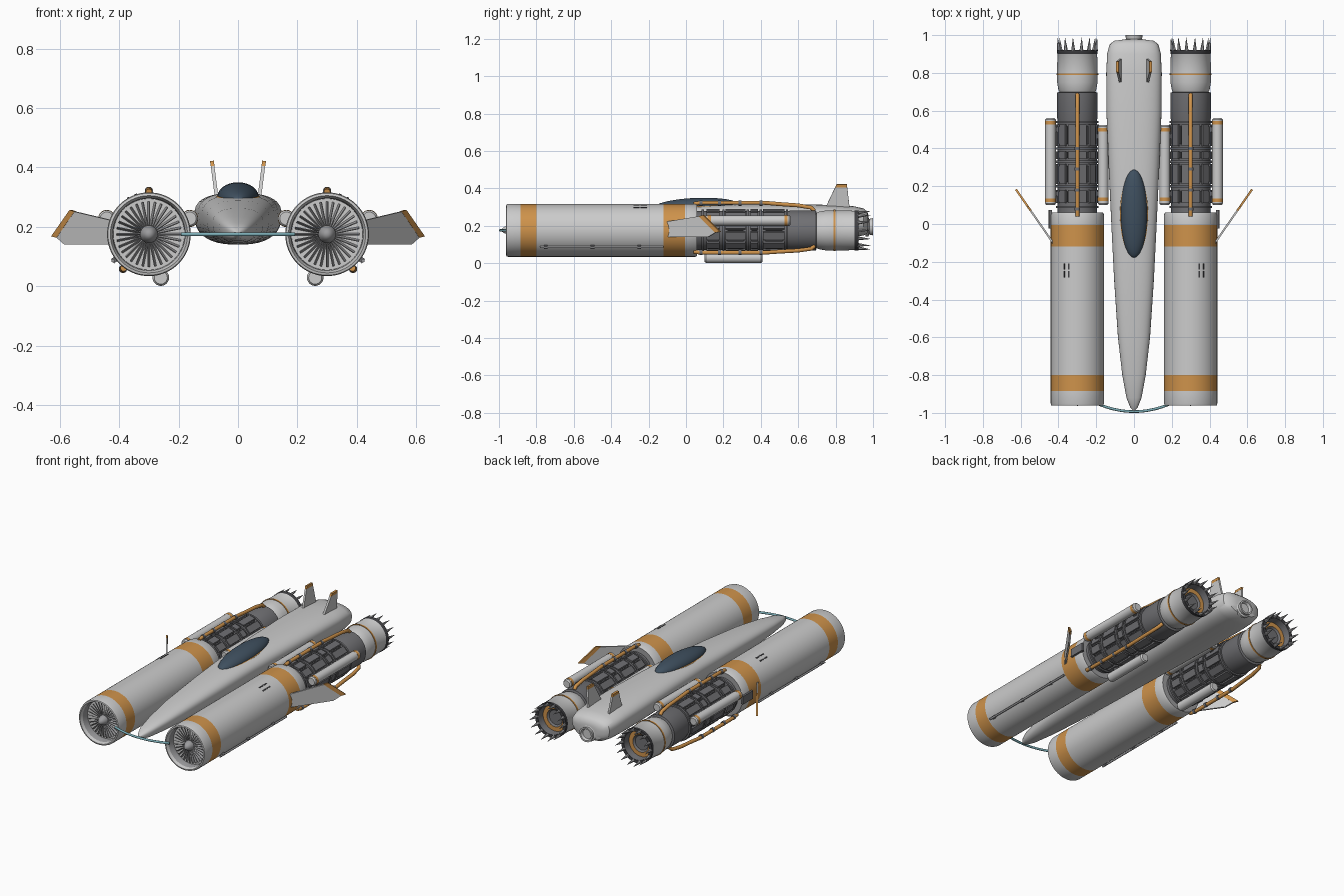
import bpy, bmesh, math
from mathutils import Vector, Matrix

if "Cube" in bpy.data.objects:
    bpy.data.objects.remove(bpy.data.objects["Cube"])


def material(name, r, g, b):
    m = bpy.data.materials.new(name)
    m.use_nodes = True
    m.diffuse_color = (r, g, b, 1)
    m.node_tree.nodes["Principled BSDF"].inputs["Base Color"].default_value = (r, g, b, 1)
    return m


LIGHT = material("light grey paint", 0.60, 0.60, 0.60)
DARK = material("dark engine metal", 0.16, 0.16, 0.17)
BLACK = material("black metal", 0.05, 0.05, 0.055)
GOLD = material("orange gold paint", 0.62, 0.29, 0.07)
GLASS = material("blue canopy glass", 0.05, 0.08, 0.115)
CABLE = material("teal cable", 0.20, 0.42, 0.47)
STEEL = material("mid grey metal", 0.33, 0.33, 0.34)

CX, CZ = 0.30, 0.175  # engine axis


def finish(bm, name, mats, smooth=True):
    bmesh.ops.remove_doubles(bm, verts=bm.verts, dist=1e-5)
    bmesh.ops.recalc_face_normals(bm, faces=bm.faces)
    me = bpy.data.meshes.new(name)
    bm.to_mesh(me)
    bm.free()
    for m in mats:
        me.materials.append(m)
    for p in me.polygons:
        p.use_smooth = smooth
    if smooth:
        me.set_sharp_from_angle(angle=math.radians(35))
    ob = bpy.data.objects.new(name, me)
    bpy.context.collection.objects.link(ob)
    return ob


def skin(bm, rings, colour):
    """Join successive closed rings of points with quads."""
    rows = [[bm.verts.new(p) for p in ring] for ring in rings]
    for i, (a, b) in enumerate(zip(rows, rows[1:])):
        for j in range(len(a)):
            k = (j + 1) % len(a)
            bm.faces.new((a[j], a[k], b[k], b[j])).material_index = colour(i)
    return rows


def lathe(name, x, z, profile, mats, colours=None, seg=48):
    """Revolve (radius, y) points about an axis along y."""
    bm = bmesh.new()
    rings = []
    for r, y in profile:
        r = max(r, 1e-6)
        rings.append([(x + r * math.cos(2 * math.pi * j / seg), y,
                       z + r * math.sin(2 * math.pi * j / seg)) for j in range(seg)])
    skin(bm, rings, lambda i: colours[i] if colours else 0)
    return finish(bm, name, mats)


def ring(name, x, z, r, y0, y1, mat, inner=0.0):
    return lathe(name, x, z, [(inner, y0), (r, y0), (r, y1), (inner, y1)], [mat])


def plate(name, pts, mat, thick):
    """Flat polygon given a thickness along its normal."""
    bm = bmesh.new()
    f = bm.faces.new([bm.verts.new(p) for p in pts])
    f.normal_update()
    n = f.normal.copy()
    bmesh.ops.translate(bm, verts=bm.verts, vec=n * -thick / 2)
    ext = bmesh.ops.extrude_face_region(bm, geom=[f])
    vs = [v for v in ext["geom"] if isinstance(v, bmesh.types.BMVert)]
    bmesh.ops.translate(bm, verts=vs, vec=n * thick)
    return finish(bm, name, [mat], False)


def pipe(name, pts, radius, mat):
    cu = bpy.data.curves.new(name, "CURVE")
    cu.dimensions = "3D"
    cu.bevel_depth, cu.bevel_resolution, cu.use_fill_caps = radius, 3, True
    sp = cu.splines.new("POLY")
    sp.points.add(len(pts) - 1)
    for p, co in zip(sp.points, pts):
        p.co = (*co, 1)
    cu.materials.append(mat)
    bpy.context.collection.objects.link(bpy.data.objects.new(name, cu))


def radial(bm, x, angle, r, y, size, twist=0.0):
    """Box standing at a radius from the engine axis; size = (around, along, out)."""
    m = (Matrix.Translation((x, y, CZ)) @ Matrix.Rotation(angle, 4, "Y")
         @ Matrix.Translation((0, 0, r)) @ Matrix.Rotation(twist, 4, "Z")
         @ Matrix.Diagonal((*size, 1)))
    bmesh.ops.create_cube(bm, size=1, matrix=m)


# Fuselage: rounded hull lofted along y (y, half width, bottom, top)
hull = [(-0.99, .003, .172, .18), (-.97, .02, .16, .195), (-.92, .04, .152, .213),
        (-.8, .062, .147, .235), (-.6, .085, .143, .262), (-.3, .105, .14, .288),
        (0, .12, .14, .308), (.3, .134, .14, .315), (.6, .146, .14, .315),
        (.8, .147, .14, .311), (.9, .142, .142, .304), (.95, .13, .148, .292),
        (.97, .105, .16, .275), (.977, .05, .18, .25)]
bm = bmesh.new()
rings = []
for y, w, zb, zt in hull:
    zm = zb + 0.6 * (zt - zb)
    loop = []
    for j in range(48):
        c, s = math.cos(math.tau * j / 48), math.sin(math.tau * j / 48)
        h = zt - zm if s > 0 else zm - zb
        loop.append((w * math.copysign(abs(c) ** .8, c), y, zm + h * math.copysign(abs(s) ** .8, s)))
    rings.append(loop)
rows = skin(bm, rings, lambda i: 0)
bm.faces.new(rows[0])
bm.faces.new(rows[-1])
finish(bm, "fuselage", [LIGHT])
lathe("tail_nozzle", 0, .195, [(0, .96), (.052, .96), (.052, .975), (.042, .98), (.046, 1.0),
                               (.036, 1.0), (.03, .985), (0, .985)], [LIGHT], seg=16)


# Canopy and its frame
def dome(name, centre, size, mat):
    bm = bmesh.new()
    m = Matrix.Translation(centre) @ Matrix.Rotation(.04, 4, "X") @ Matrix.Diagonal((*size, 1))
    bmesh.ops.create_uvsphere(bm, u_segments=40, v_segments=20, radius=1, matrix=m)
    finish(bm, name, [mat])


dome("canopy_glass", (0, .055, .300), (.07, .235, .049), GLASS)
dome("canopy_frame", (0, .05, .298), (.075, .238, .018), GOLD)

# Cable between the engine intakes
pipe("bow_cable", [(.19 * t / 8, -.993 + .04 * (t / 8) ** 2, CZ) for t in range(-8, 9)], .007, CABLE)

for s, side in ((1, "left"), (-1, "right")):
    x = s * CX

    # Nacelle shell with painted bands and open intake
    lathe(side + "_nacelle", x, CZ,
          [(0, -.90), (.12, -.90), (.122, -.945), (.13, -.962), (.138, -.96), (.141, -.95),
           (.141, -.885), (.141, -.80), (.141, -.12), (.141, -.005), (.141, .05), (.136, .06), (.09, .06)],
          [LIGHT, GOLD, STEEL], [0, 2, 0, 0, 0, 0, 1, 0, 1, 0, 0, 2], 64)
    lathe(side + "_spinner", x, CZ, [(.03, -.90), (.03, -.92), (.02, -.94), (0, -.965)], [STEEL], seg=24)
    bm = bmesh.new()
    for i in range(32):
        radial(bm, x, math.tau * i / 32, .07, -.906, (.003, .012, .08), .5)
    finish(bm, side + "_fan_blades", [STEEL], False)

    # Exposed engine core with ribs and raised panels
    lathe(side + "_engine_core", x, CZ, [(0, .05), (.104, .05), (.104, .55), (.107, .56),
                                         (.107, .695), (.09, .70)], [DARK])
    for i, y in enumerate((.09, .20, .33, .40, .54)):
        ring(f"{side}_engine_rib_{i}", x, CZ, .113, y - .006, y + .006, DARK)
    bm = bmesh.new()
    for y, length in ((.145, .07), (.265, .105), (.365, .04), (.47, .115)):
        for i in range(12):
            radial(bm, x, math.tau * (i + .5) / 12, .106, y, (.042, length, .016))
            radial(bm, x, math.tau * i / 12, .106, y, (.006, length * .8, .012))
    finish(bm, side + "_engine_panels", [DARK], False)

    # Exhaust section with spiked petals
    lathe(side + "_exhaust_shell", x, CZ,
          [(.09, .69), (.10, .71), (.107, .75), (.108, .80), (.105, .90), (.108, .905),
           (.108, .922), (.088, .922), (.082, .88), (.07, .88), (.055, .88), (.045, .87), (0, .87)],
          [LIGHT, BLACK, GOLD, DARK], [0, 0, 0, 0, 1, 1, 1, 3, 2, 2, 3, 3])
    ring(side + "_exhaust_band", x, CZ, .111, .788, .798, GOLD, .1)
    bm = bmesh.new()
    for i in range(14):
        m = (Matrix.Translation((x, .952, CZ)) @ Matrix.Rotation(math.tau * (i + .5) / 14, 4, "Y")
             @ Matrix.Translation((0, 0, .101)) @ Matrix.Rotation(-math.pi / 2 + .1, 4, "X"))
        bmesh.ops.create_cone(bm, cap_ends=True, segments=6, radius1=.011, radius2=.0005,
                              depth=.07, matrix=m)
    finish(bm, side + "_exhaust_spikes", [STEEL], False)

    # Side and belly pods with end bands and struts
    for name, px, pz, y0, y1, bands in (("outer_pod", .442, .228, .10, .56, (.125, .535)),
                                        ("inner_pod", .163, .228, .10, .525, (.13, .50)),
                                        ("belly_pod", .26, .029, .10, .41, ())):
        r = .028
        lathe(f"{side}_{name}", s * px, pz, [(0, y0), (r - .006, y0), (r, y0 + .008), (r, y1 - .008),
                                             (r - .006, y1), (0, y1)], [LIGHT], seg=24)
        for i, y in enumerate(bands):
            ring(f"{side}_{name}_band_{i}", s * px, pz, r + .001, y - .009, y + .009, GOLD, r - .004)
        a = math.atan2(s * px - x, pz - CZ)
        bm = bmesh.new()
        for y in (y0 + .06, y1 - .06):
            radial(bm, x, a, .115, y, (.016, .025, .04))
        finish(bm, f"{side}_{name}_struts", [DARK], False)

    # Fuel pipes hugging the core, with clamps
    for name, a in (("top_pipe", 0), ("belly_pipe", s * 2.50)):
        def at(y, r):
            return (x + r * math.sin(a), y, CZ + r * math.cos(a))
        pipe(f"{side}_{name}", [at(.04, .142), at(.08, .148), at(.42, .148), at(.50, .141),
                                at(.60, .134), at(.67, .122), at(.685, .105)], .011, GOLD)
        for i, y in enumerate((.08, .18, .29, .40)):
            cx, _, cz = at(y, .146)
            ring(f"{side}_{name}_clamp_{i}", cx, cz, .014, y - .008, y + .008, DARK)

    # Long rail low on the nacelle, with clips
    pipe(side + "_rail", [(s * .421, -.78, .086), (s * .421, -.12, .086)], .006, STEEL)
    bm = bmesh.new()
    for y in (-.75, -.5, -.25):
        radial(bm, x, s * 2.21, .145, y, (.018, .02, .016))
    finish(bm, side + "_rail_clips", [DARK], False)

    # Top vents
    bm = bmesh.new()
    for px in (.044, .070):
        a = s * math.asin(px / .141)
        for y in (-.265, -.225):
            radial(bm, x, a, .1405, y, (.008, .034, .005))
    finish(bm, side + "_vents", [BLACK], False)

    # Swept side wing with painted tip, and its hinge block
    def wing(t, z):
        return (s * (.425 + .2 * t), -.105 + .288 * t, z)
    plate(side + "_wing", [wing(*p) for p in ((0, .14), (.78, .14), (.91, .163), (.61, .251), (0, .222))],
          LIGHT, .010)
    plate(side + "_wing_tip", [wing(*p) for p in ((.91, .163), (1, .168), (.69, .257), (.61, .251))],
          GOLD, .011)
    bm = bmesh.new()
    radial(bm, x, s * 1.55, .143, .025, (.05, .10, .016))
    finish(bm, side + "_wing_hinge", [DARK], False)

    # Tail fin with painted tip
    def fin(y, z):
        return (s * (.072 + .13 * (z - .30)), y, z)
    plate(side + "_tail_fin", [fin(*p) for p in ((.745, .295), (.875, .295), (.862, .405), (.797, .405))],
          LIGHT, .012)
    plate(side + "_tail_fin_tip", [fin(*p) for p in ((.797, .405), (.862, .405), (.86, .422), (.805, .422))],
          GOLD, .013)
